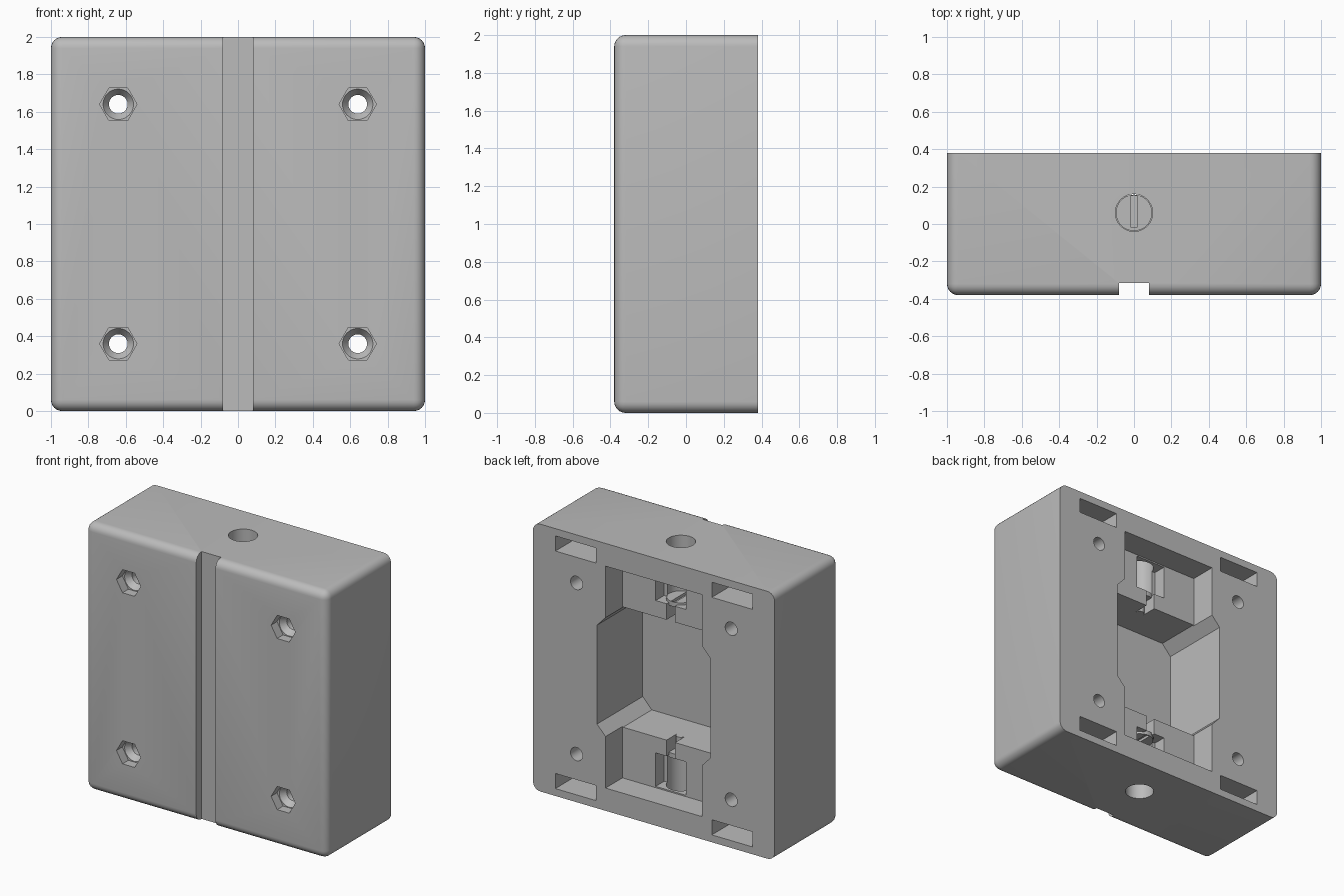
import bpy, bmesh, math
from mathutils import Matrix, Vector

if "Cube" in bpy.data.objects:
    bpy.data.objects.remove(bpy.data.objects["Cube"], do_unlink=True)

grey = bpy.data.materials.new("plain grey")
grey.use_nodes = True
colour = (0.5, 0.5, 0.5, 1)
grey.diffuse_color = colour
grey.node_tree.nodes["Principled BSDF"].inputs["Base Color"].default_value = colour


def finish(name, bm):
    bmesh.ops.recalc_face_normals(bm, faces=bm.faces)
    mesh = bpy.data.meshes.new(name)
    bm.to_mesh(mesh)
    bm.free()
    mesh.materials.append(grey)
    obj = bpy.data.objects.new(name, mesh)
    bpy.context.collection.objects.link(obj)
    return obj


def box(name, lo, hi):
    bm = bmesh.new()
    lo, hi = Vector(lo), Vector(hi)
    size = hi - lo
    bmesh.ops.create_cube(bm, size=1, matrix=Matrix.Translation((lo + hi) / 2)
                          @ Matrix.Diagonal((*size, 1)))
    return finish(name, bm)


def rod(name, start, end, r1, r2=None, sides=32):
    """Cylinder or cone running from start to end."""
    start, end = Vector(start), Vector(end)
    axis = end - start
    bm = bmesh.new()
    turn = axis.to_track_quat('Z', 'X').to_matrix().to_4x4()
    bmesh.ops.create_cone(bm, cap_ends=True, segments=sides, radius1=r1,
                          radius2=r1 if r2 is None else r2, depth=axis.length,
                          matrix=Matrix.Translation((start + end) / 2) @ turn)
    return finish(name, bm)


def prism(name, outline, y0, y1):
    """Outline in x and z, pushed along y."""
    bm = bmesh.new()
    face = bm.faces.new([bm.verts.new((x, y0, z)) for x, z in outline])
    new = bmesh.ops.extrude_face_region(bm, geom=[face])["geom"]
    bmesh.ops.translate(bm, vec=(0, y1 - y0, 0),
                        verts=[v for v in new if isinstance(v, bmesh.types.BMVert)])
    return finish(name, bm)


def cut(target, cutter):
    mod = target.modifiers.new("cut", 'BOOLEAN')
    mod.operation = 'DIFFERENCE'
    mod.solver = 'EXACT'
    mod.object = cutter
    bpy.context.view_layer.objects.active = target
    bpy.ops.object.modifier_apply(modifier=mod.name)
    bpy.data.objects.remove(cutter, do_unlink=True)


def smooth(obj):
    bpy.ops.object.select_all(action='DESELECT')
    obj.select_set(True)
    bpy.context.view_layer.objects.active = obj
    bpy.ops.object.shade_smooth_by_angle(angle=math.radians(30))


FRONT, BACK, LEDGE = -0.38, 0.38, 0.18
OUT = 0.5  # beyond the back face

# housing block, rounded everywhere but around the back
housing = box("housing", (-1, FRONT, 0), (1, BACK, 2))
bm = bmesh.new()
bm.from_mesh(housing.data)
edges = [e for e in bm.edges if not all(v.co.y > 0 for v in e.verts)]
bmesh.ops.bevel(bm, geom=edges, offset=0.06, segments=6, profile=0.5, affect='EDGES')
bm.to_mesh(housing.data)
bm.free()

# front groove
cut(housing, box("groove", (-0.08, -OUT, -0.1), (0.08, -0.315, 2.1)))

# back cavity: shallow tall recess and deep wide chamber
cut(housing, box("recess", (-0.4, LEDGE, 0.17), (0.4, OUT, 1.83)))
quarter = [(0.47, 0.37), (0.395, 0.45)]
half = quarter + [(-x, z) for x, z in reversed(quarter)]
chamber = half + [(x, -z) for x, z in reversed(half)]
cut(housing, prism("chamber", [(x, z + 1) for x, z in chamber], -0.16, OUT))

# bolt holes with hexagonal nut seats, and back corner slots
for sx in (-1, 1):
    for sz in (-1, 1):
        x, z = 0.64 * sx, 1 + 0.64 * sz
        cut(housing, rod("bolt_hole", (x, -OUT, z), (x, OUT, z), 0.05, sides=24))
        nut = [(x + 0.1 * math.cos(i * math.pi / 3), z + 0.1 * math.sin(i * math.pi / 3))
               for i in range(6)]
        cut(housing, prism("nut_seat", nut, -OUT, -0.31))
        cut(housing, rod("seat_cone", (x, -0.315, z), (x, -0.26, z), 0.085, 0.045))
        zs = sorted((1 + 0.832 * sz, 1 + 0.945 * sz))
        cut(housing, box("corner_slot", (min(0.48 * sx, 0.815 * sx), 0.08, zs[0]),
                         (max(0.48 * sx, 0.815 * sx), OUT, zs[1])))

# screw wells at the top and bottom, each with a slotted screw
AXIS = 0.06
for side, sz in (("top", 1), ("bottom", -1)):
    def at(d):
        return (0, AXIS, 1 + sz * d)

    def block(name, half_x, y0, y1, d0, d1):
        a, b = sorted((1 + sz * d0, 1 + sz * d1))
        return box(name, (-half_x, y0, a), (half_x, y1, b))

    cut(housing, rod("well", at(0.56), at(1.1), 0.1))
    cut(housing, block("window", 0.125, 0.08, 0.19, 0.57, 0.82))
    cut(housing, block("channel", 0.035, AXIS, 0.19, 0.44, 0.6))
    head = rod(side + "_screw_head", at(0.55), at(0.585), 0.097)
    cut(head, block("screw_slot", 0.016, AXIS - 0.08, AXIS + 0.09, 0.565, 0.6))
    smooth(head)
    smooth(rod(side + "_screw_shank", at(0.45), at(0.56), 0.034, sides=24))

smooth(housing)
